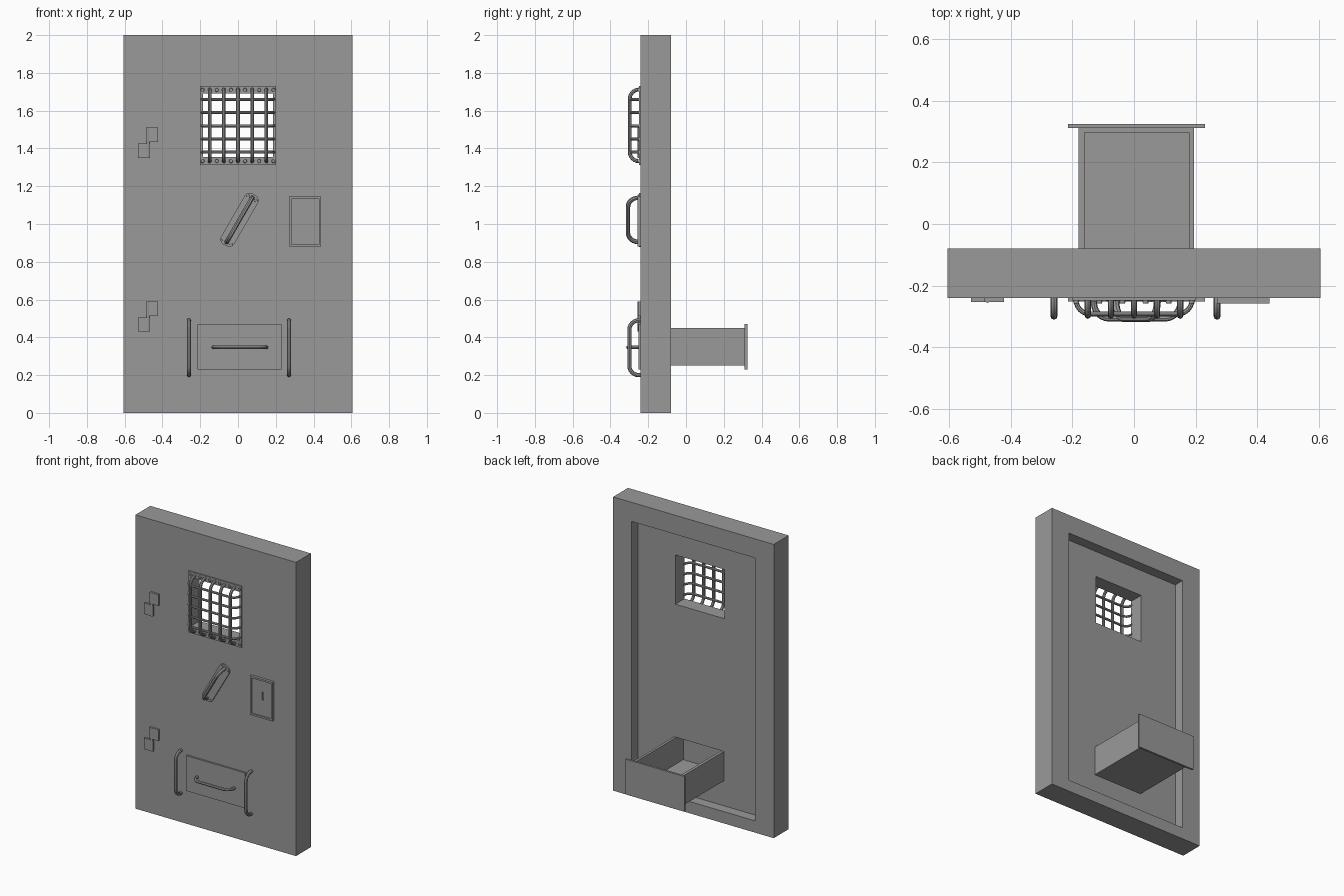
import bpy, bmesh, math
from mathutils import Vector, Matrix

old = bpy.data.objects.get("Cube")
if old:
    bpy.data.objects.remove(old, do_unlink=True)

steel = bpy.data.materials.new("grey_steel")
steel.use_nodes = True
GREY = (0.32, 0.32, 0.32, 1)
steel.diffuse_color = GREY
steel.node_tree.nodes["Principled BSDF"].inputs["Base Color"].default_value = GREY

FRONT, BACK, PANEL_BACK = -0.24, -0.08, -0.15


def add_mesh(name, bm):
    mesh = bpy.data.meshes.new(name)
    bmesh.ops.recalc_face_normals(bm, faces=bm.faces[:])
    bm.to_mesh(mesh)
    bm.free()
    mesh.materials.append(steel)
    ob = bpy.data.objects.new(name, mesh)
    bpy.context.collection.objects.link(ob)
    return ob


def box(name, x, y, z):
    """Box from (min, max) pairs."""
    bm = bmesh.new()
    bmesh.ops.create_cube(bm, size=1)
    for v in bm.verts:
        v.co = [lo + (c + 0.5) * (hi - lo) for c, (lo, hi) in zip(v.co, (x, y, z))]
    return add_mesh(name, bm)


def cut(ob, cutter):
    mod = ob.modifiers.new("cut", "BOOLEAN")
    mod.object, mod.solver = cutter, "EXACT"
    cutter.hide_render = True
    cutter.hide_set(True)
    bpy.context.view_layer.objects.active = ob
    bpy.ops.object.modifier_apply(modifier=mod.name)
    bpy.data.objects.remove(cutter, do_unlink=True)


def smooth(ob):
    bpy.ops.object.select_all(action="DESELECT")
    ob.select_set(True)
    bpy.context.view_layer.objects.active = ob
    bpy.ops.object.shade_smooth_by_angle(angle=math.radians(40))


def staple(name, a, b, reach, radius, bend):
    """Round bar leaving the front at (x, z) a, bending along to b and back in."""
    a, b = Vector((a[0], FRONT, a[1])), Vector((b[0], FRONT, b[1]))
    along, out = (b - a).normalized(), Vector((0, -1, 0))
    path = [a]
    for end, direction in ((a, along), (b, -along)):
        arc = []
        for i in range(7):
            t = i / 6 * math.pi / 2
            arc.append(end + direction * bend * (1 - math.cos(t))
                       + out * (reach - bend + bend * math.sin(t)))
        path += arc if end is a else arc[::-1]
    path.append(b)
    curve = bpy.data.curves.new(name, "CURVE")
    curve.dimensions = "3D"
    curve.bevel_depth, curve.bevel_resolution = radius, 2
    curve.use_fill_caps = True
    spline = curve.splines.new("POLY")
    spline.points.add(len(path) - 1)
    for p, co in zip(spline.points, path):
        p.co = (*co, 1)
    curve.materials.append(steel)
    ob = bpy.data.objects.new(name, curve)
    bpy.context.collection.objects.link(ob)
    bpy.ops.object.select_all(action="DESELECT")
    ob.select_set(True)
    bpy.context.view_layer.objects.active = ob
    bpy.ops.object.convert(target="MESH")
    smooth(bpy.context.object)


def rivet(name, x, z, radius, height, base=FRONT):
    bm = bmesh.new()
    turn = Matrix.Translation((x, base - height / 2, z)) @ Matrix.Rotation(math.pi / 2, 4, "X")
    bmesh.ops.create_cone(bm, cap_ends=True, segments=12, radius1=radius,
                          radius2=radius * 0.8, depth=height, matrix=turn)
    smooth(add_mesh(name, bm))


# Door slab with recessed back, barred window and tray slot
door = box("door_slab", (-0.605, 0.605), (FRONT, BACK), (0, 2))
cut(door, box("recess_cutter", (-0.465, 0.465), (PANEL_BACK, 0), (0.08, 1.87)))
cut(door, box("window_cutter", (-0.185, 0.185), (-0.4, 0), (1.355, 1.69)))
cut(door, box("slot_cutter", (-0.18, 0.195), (-0.4, 0), (0.25, 0.45)))

# Window grille: mounting plate, bars and rivets
plate = box("grille_plate", (-0.2, 0.2), (FRONT - 0.008, FRONT), (1.312, 1.73))
cut(plate, box("plate_cutter", (-0.185, 0.185), (-0.4, 0), (1.355, 1.69)))
for i in range(5):
    x = (i - 2) * 0.075
    staple(f"vertical_bar_{i}", (x, 1.332), (x, 1.712), 0.058, 0.01, 0.05)
    z = 1.38 + i * 0.07
    staple(f"horizontal_bar_{i}", (-0.188, z), (0.188, z), 0.052, 0.008, 0.045)
for i in range(6):
    for z in (1.333, 1.71):
        rivet("grille_rivet", (i - 2.5) * 0.075, z, 0.011, 0.018)

# Slanted pull handle on a rounded backplate
centre, lean = Vector((0.008, 1.022)), math.radians(30)
axis = Vector((math.sin(lean), math.cos(lean)))
side = Vector((axis.y, -axis.x))
bm = bmesh.new()
outline = []
for sx, sy, start in ((1, 1, 0), (-1, 1, 90), (-1, -1, 180), (1, -1, 270)):
    for i in range(5):
        t = math.radians(start + i * 22.5)
        p = centre + side * (sx * 0.01 + 0.03 * math.cos(t)) + axis * (sy * 0.125 + 0.03 * math.sin(t))
        outline.append(bm.verts.new((p.x, FRONT, p.y)))
face = bm.faces.new(outline)
pushed = bmesh.ops.extrude_face_region(bm, geom=[face])["geom"]
bmesh.ops.translate(bm, vec=(0, -0.01, 0), verts=[v for v in pushed if isinstance(v, bmesh.types.BMVert)])
add_mesh("pull_backplate", bm)
staple("pull_handle", centre - axis * 0.135, centre + axis * 0.135, 0.067, 0.012, 0.055)
for s in (-1, 1):
    for t in (-1, 1):
        p = centre + side * s * 0.024 + axis * t * 0.132
        rivet("pull_screw", p.x, p.y, 0.009, 0.013)

# Lock plate with raised rim and keyhole
lock = box("lock_plate", (0.27, 0.44), (FRONT - 0.018, FRONT), (0.88, 1.145))
cut(lock, box("lock_cutter", (0.282, 0.428), (-0.4, FRONT - 0.01), (0.892, 1.133)))
cut(lock, box("keyhole_cutter", (0.354, 0.366), (-0.4, FRONT - 0.003), (1.0, 1.055)))

# Hinges: two offset leaves around a pin
for name, z in (("upper", 1.35), ("lower", 0.43)):
    box(name + "_hinge_frame_leaf", (-0.53, -0.465), (FRONT - 0.013, FRONT), (z, z + 0.075))
    box(name + "_hinge_door_leaf", (-0.488, -0.423), (FRONT - 0.013, FRONT), (z + 0.083, z + 0.16))
    bm = bmesh.new()
    bmesh.ops.create_cone(bm, cap_ends=True, segments=12, radius1=0.008, radius2=0.008, depth=0.16,
                          matrix=Matrix.Translation((-0.476, FRONT - 0.008, z + 0.08)))
    smooth(add_mesh(name + "_hinge_pin", bm))

# Grab bars beside the tray
for name, x in (("right", -0.26), ("left", 0.27)):
    staple(name + "_grab_bar", (x, 0.2), (x, 0.49), 0.06, 0.011, 0.05)

# Sliding tray with front plate, handle and end plate
box("tray_front_plate", (-0.215, 0.23), (FRONT - 0.012, FRONT), (0.23, 0.47))
staple("tray_handle", (-0.13, 0.347), (0.15, 0.347), 0.067, 0.01, 0.05)
tray = box("tray_body", (-0.18, 0.195), (FRONT, 0.313), (0.25, 0.45))
cut(tray, box("tray_cutter", (-0.16, 0.178), (FRONT + 0.015, 0.298), (0.27, 0.6)))
box("tray_end_plate", (-0.215, 0.23), (0.311, 0.325), (0.23, 0.47))
